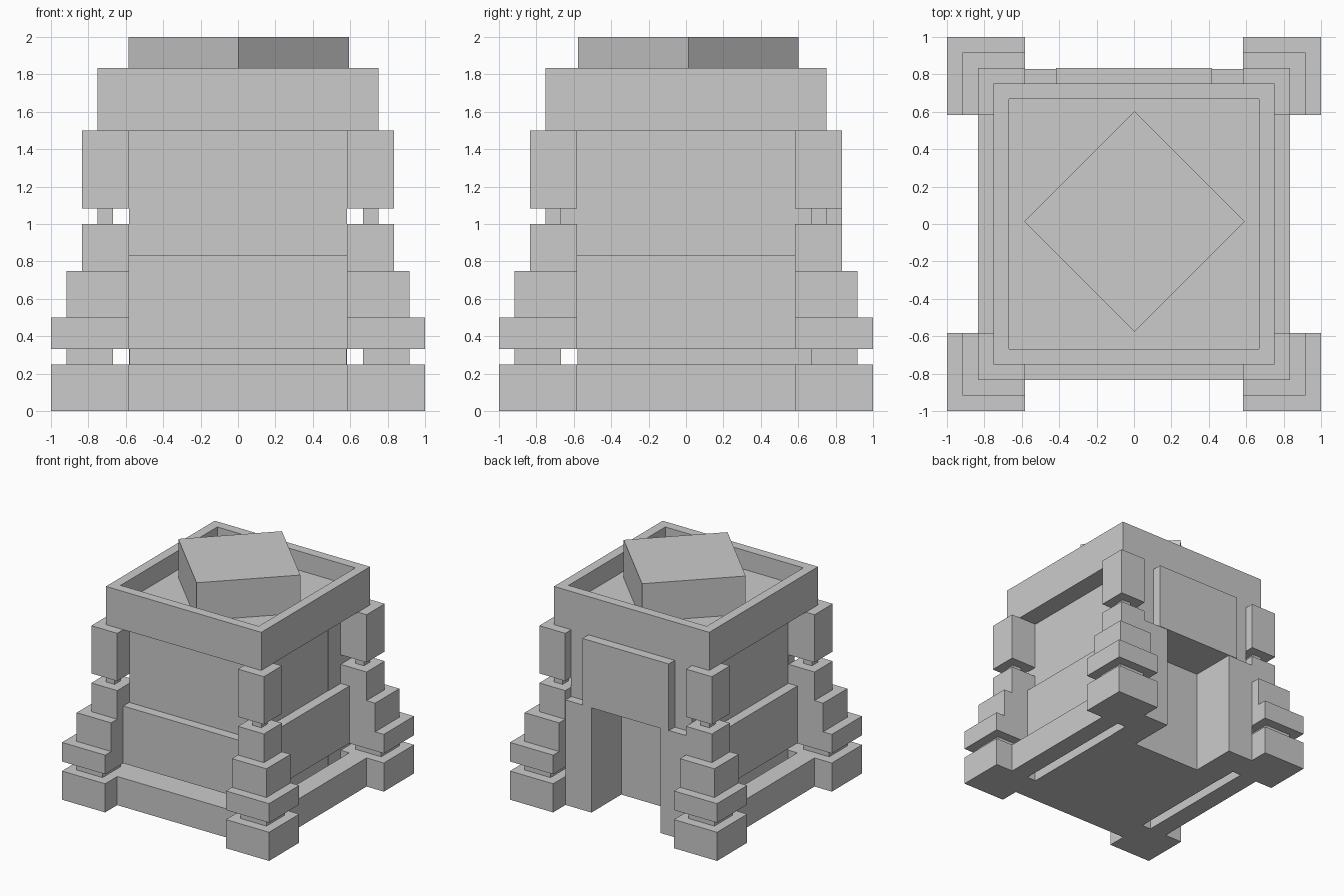
import bpy, bmesh
from math import radians

if "Cube" in bpy.data.objects:
    bpy.data.objects.remove(bpy.data.objects["Cube"])

U = 1 / 12  # modelling unit: one twelfth of the grid unit


def box(bm, x0, x1, y0, y1, z0, z1):
    vs = bmesh.ops.create_cube(bm, size=1)["verts"]
    for v in vs:
        v.co.x = (x0 + x1) / 2 + v.co.x * (x1 - x0)
        v.co.y = (y0 + y1) / 2 + v.co.y * (y1 - y0)
        v.co.z = (z0 + z1) / 2 + v.co.z * (z1 - z0)


def part(name, boxes, mirror=(False, False)):
    """One object from boxes given in units, mirrored over x and/or y."""
    bm = bmesh.new()
    for b in boxes:
        box(bm, *[c * U for c in b])
    me = bpy.data.meshes.new(name)
    bm.to_mesh(me)
    bm.free()
    ob = bpy.data.objects.new(name, me)
    bpy.context.collection.objects.link(ob)
    if any(mirror):
        m = ob.modifiers.new("mirror", "MIRROR")
        m.use_axis = (mirror[0], mirror[1], False)
        m.use_mirror_merge = False
    return ob


# stepped corner pillars: inner edge, outer edge, bottom, top
tiers = [(7, 12, 0, 3), (8, 11, 3, 4), (7, 12, 4, 6), (7, 11, 6, 9),
         (7, 10, 9, 12), (8, 9, 12, 13), (7, 10, 13, 18)]
part("corner_pillar", [(a, b, a, b, z0, z1) for a, b, z0, z1 in tiers], (True, True))

# solid core in front of the doorway, and the mass above the doorway
part("core", [(-6.96, 6.96, -6.96, 5, 0, 18)])
part("door_header", [(-7, 7, 5, 9, 11, 18)])

# front wall: plinth, lower course, upper course
part("front_plinth", [(-7, 7, -10, -6.96, 0, 3)])
part("front_lower_wall", [(-7, 7, -9, -6.96, 4, 10)])
part("front_upper_wall", [(-7, 7, -8, -6.96, 10, 18)])

# side walls: free-standing plinth with a slot behind it, lower and upper courses
part("side_plinth", [(8, 10, -7, 7, 0, 3)], (True, False))
part("side_lower_wall", [(6.96, 8, -7, 7, 4, 10)], (True, False))

# back: door jambs and the raised panel over the opening
part("door_jamb", [(4, 7, 5, 9.94, 0, 11)], (True, False))
part("door_panel", [(-5, 5, 9, 10, 11, 18)])

# roof slab and parapet rim
part("roof_slab", [(-9, 9, -9, 9, 18, 20)])
part("parapet", [(-9, 9, -9, -8, 20, 22), (-9, 9, 8, 9, 20, 22),
                 (-9, -8, -8, 8, 20, 22), (8, 9, -8, 8, 20, 22)])

# rooftop block turned by 45 degrees
block = part("roof_block", [(-5, 5, -5, 5, 20, 24)])
block.rotation_euler.z = radians(45)
block.location = (0.003, 0.013, 0)
